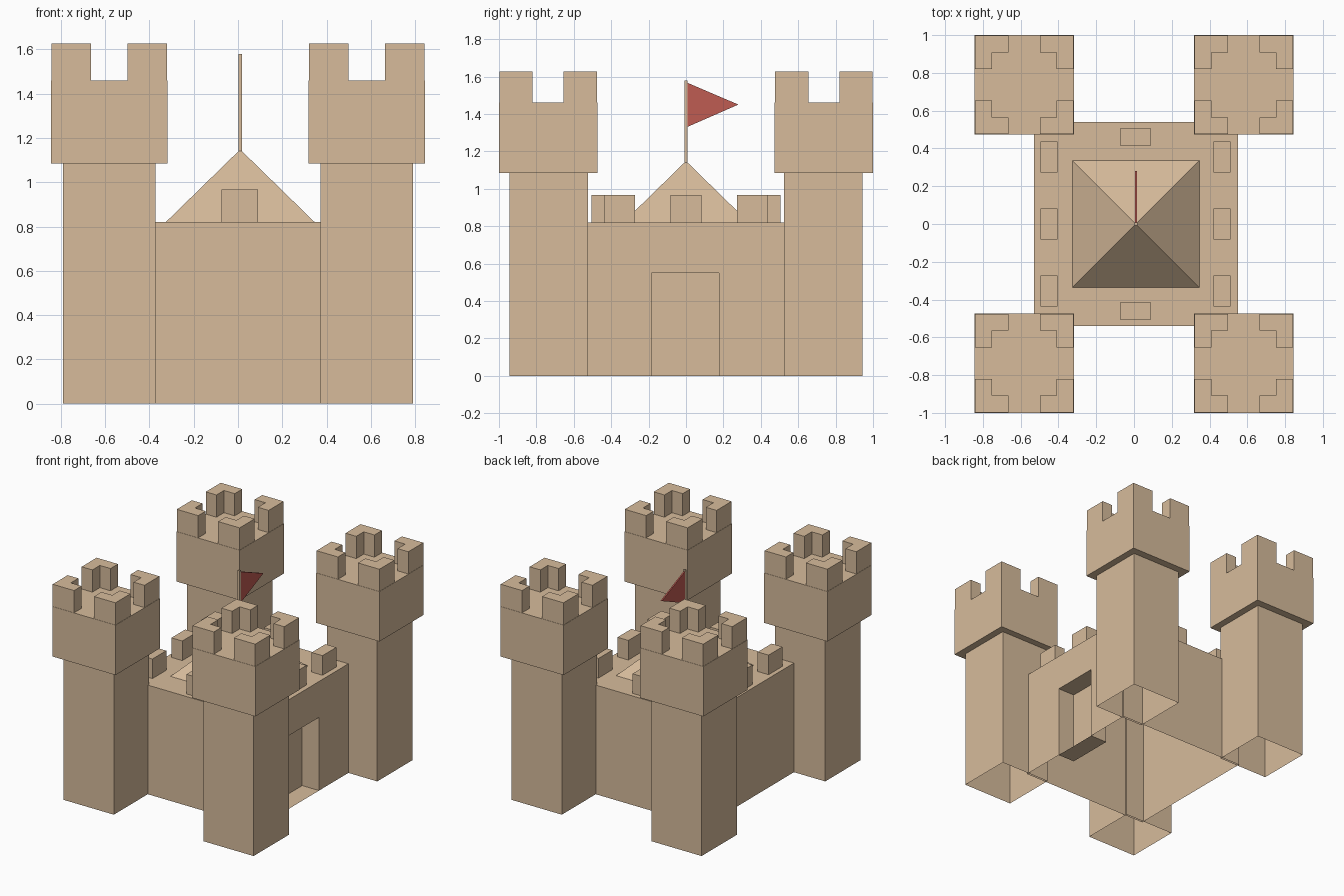
import bpy, bmesh

if "Cube" in bpy.data.objects:
    bpy.data.objects.remove(bpy.data.objects["Cube"])


def material(name, rgb):
    m = bpy.data.materials.new(name)
    m.diffuse_color = (*rgb, 1.0)
    m.use_nodes = True
    m.node_tree.nodes["Principled BSDF"].inputs["Base Color"].default_value = m.diffuse_color
    return m


STONE = material("sandstone", (0.68, 0.50, 0.33))
RED = material("flag_red", (0.516, 0.106, 0.086))


def make(name, verts, faces, mat=STONE):
    me = bpy.data.meshes.new(name)
    me.from_pydata(verts, [], faces)
    bm = bmesh.new()
    bm.from_mesh(me)
    bmesh.ops.recalc_face_normals(bm, faces=bm.faces)
    bm.to_mesh(me)
    bm.free()
    me.materials.append(mat)
    ob = bpy.data.objects.new(name, me)
    bpy.context.collection.objects.link(ob)
    return ob


def prism(name, outline, z0, z1, bottom=True, mat=STONE):
    """Extrude an xy outline from z0 to z1, optionally open underneath."""
    n = len(outline)
    verts = [(x, y, z) for z in (z0, z1) for x, y in outline]
    faces = [(i, (i + 1) % n, n + (i + 1) % n, n + i) for i in range(n)]
    faces.append(tuple(range(n, 2 * n)))
    if bottom:
        faces.append(tuple(reversed(range(n))))
    return make(name, verts, faces, mat)


def rect(cx, cy, hx, hy):
    return [(cx - hx, cy - hy), (cx + hx, cy - hy), (cx + hx, cy + hy), (cx - hx, cy + hy)]


# Four corner towers: open-bottomed shaft, wider cap, L-shaped merlons
for sx in (-1, 1):
    for sy in (-1, 1):
        tx, ty = sx * 0.581, sy * 0.737
        prism("tower_shaft", rect(tx, sy * 0.734, 0.209, 0.209), 0, 1.085, bottom=False)
        prism("tower_cap", rect(tx, ty, 0.263, 0.263), 1.085, 1.46)
        for mx in (-1, 1):
            for my in (-1, 1):
                o, t, e = 0.261, 0.172, 0.083   # outer edge, inner edge, arm end
                ell = [(o, o), (e, o), (e, t), (t, t), (t, e), (o, e)]
                prism("tower_merlon", [(tx + mx * x, ty + my * y) for x, y in ell], 1.46, 1.627)

# Keep: open-bottomed block with a recessed doorway on the +x side
x0, x1, y0, y1, top = -0.53, 0.55, -0.54, 0.54, 0.82
da, db, dh, xd = -0.185, 0.177, 0.55, 0.41
verts = [
    (x0, y0, 0), (x1, y0, 0), (x1, y1, 0), (x0, y1, 0),
    (x0, y0, top), (x1, y0, top), (x1, y1, top), (x0, y1, top),
    (x1, da, 0), (x1, da, dh), (x1, db, dh), (x1, db, 0),
    (xd, da, 0), (xd, da, dh), (xd, db, dh), (xd, db, 0),
]
faces = [
    (0, 1, 5, 4), (2, 3, 7, 6), (3, 0, 4, 7), (4, 5, 6, 7),
    (1, 8, 9, 10, 11, 2, 6, 5),
    (8, 12, 13, 9), (9, 13, 14, 10), (10, 14, 15, 11),
    (12, 15, 14, 13), (8, 11, 15, 12),
]
make("keep_with_doorway", verts, faces)

# Merlons along the keep's edges
cx = 0.008
for s in (-1, 1):
    for y in (-0.354, 0, 0.354):
        prism("keep_merlon", rect(cx + s * 0.459, y, 0.045, 0.082), top, 0.967)
    prism("keep_merlon", rect(cx, s * 0.46, 0.083, 0.045), top, 0.967)

# Pyramid roof
base = [(x, y, top) for x, y in rect(0.01, 0, 0.336, 0.336)]
make("roof", base + [(0.01, 0, 1.148)],
     [(0, 1, 4), (1, 2, 4), (2, 3, 4), (3, 0, 4), (3, 2, 1, 0)])

# Flagpole and pennant
prism("flagpole", rect(0.01, 0, 0.008, 0.007), 1.12, 1.58)
tri = [(0.006, 1.33), (0.28, 1.45), (0.006, 1.567)]
make("flag", [(x, y, z) for x in (0.005, 0.015) for y, z in tri],
     [(0, 2, 1), (3, 4, 5), (0, 1, 4, 3), (1, 2, 5, 4), (2, 0, 3, 5)], RED)
